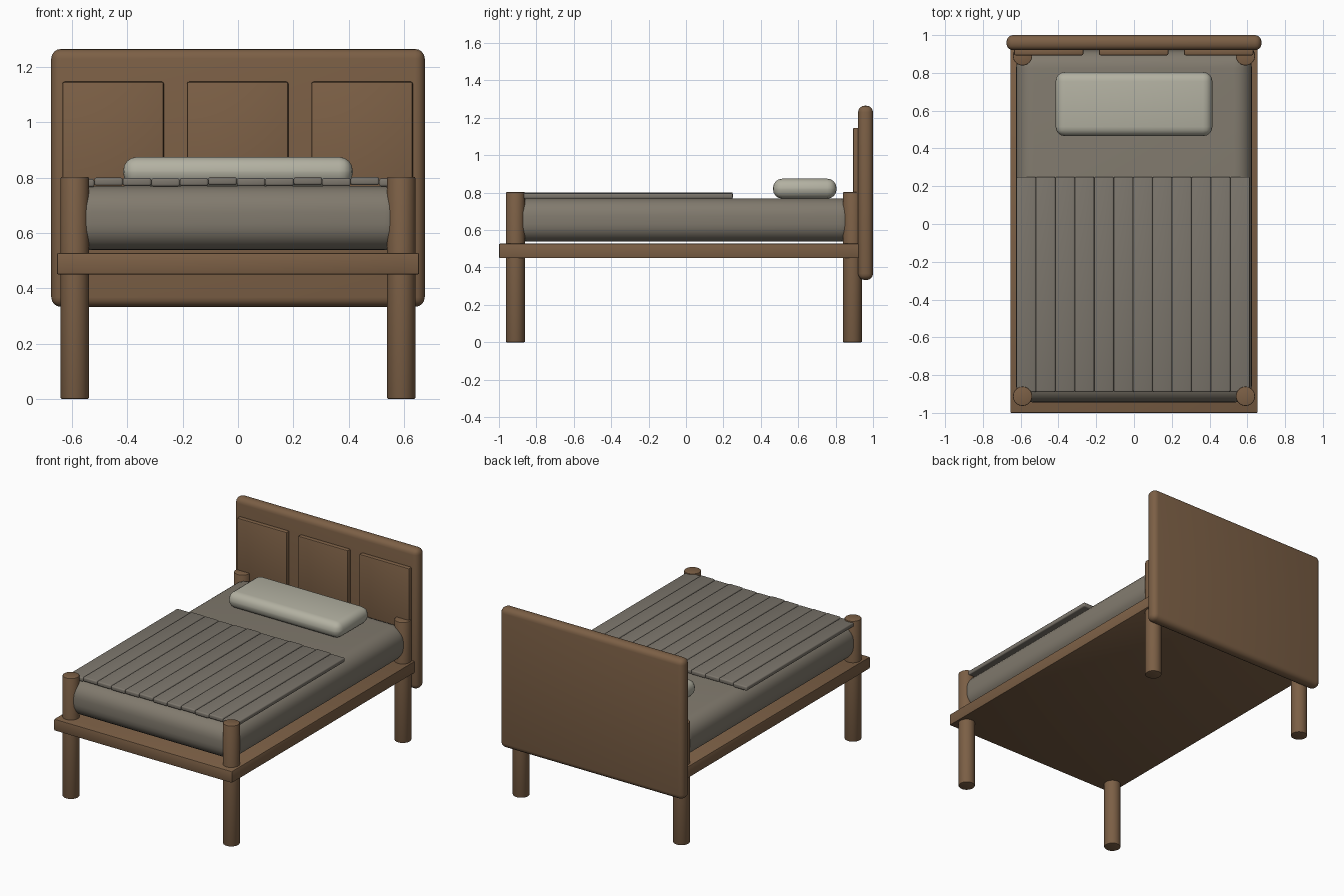
import bpy
import math

if "Cube" in bpy.data.objects:
    bpy.data.objects.remove(bpy.data.objects["Cube"])


def material(name, rgb):
    m = bpy.data.materials.new(name)
    m.diffuse_color = (*rgb, 1)
    m.use_nodes = True
    m.node_tree.nodes["Principled BSDF"].inputs["Base Color"].default_value = m.diffuse_color
    return m


wood = material("wood", (0.20, 0.115, 0.06))
cloth = material("mattress_cloth", (0.22, 0.195, 0.155))
quilt = material("blanket_cloth", (0.20, 0.18, 0.15))
linen = material("pillow_linen", (0.45, 0.44, 0.36))


def finish(ob, name, mat, bevel, segments):
    ob.name = name
    ob.data.materials.append(mat)
    b = ob.modifiers.new("bevel", 'BEVEL')
    b.width, b.segments = bevel, segments
    b.limit_method = 'ANGLE'
    b.angle_limit = math.radians(40)
    bpy.ops.object.modifier_apply(modifier=b.name)
    bpy.ops.object.shade_smooth_by_angle(angle=math.radians(40))
    return ob


def box(name, x, y, z, mat, bevel=0.005, segments=2):
    """Rounded box from (min, max) ranges."""
    bpy.ops.mesh.primitive_cube_add(size=1, location=[(a + b) / 2 for a, b in (x, y, z)])
    ob = bpy.context.object
    ob.scale = [b - a for a, b in (x, y, z)]
    bpy.ops.object.transform_apply(location=False, rotation=False, scale=True)
    return finish(ob, name, mat, bevel, segments)


# Bed base
box("bed_base", (-0.655, 0.655), (-1.0, 0.925), (0.45, 0.527), wood, 0.006)

# Headboard with three raised panels
box("headboard", (-0.675, 0.675), (0.92, 1.0), (0.333, 1.265), wood, 0.035, 4)
for i, x in enumerate((-0.635, -0.185, 0.265)):
    box(f"headboard_panel_{i + 1}", (x, x + 0.367), (0.893, 0.93), (0.6, 1.147), wood, 0.008)

# Round posts
for label, y in (("front", -0.912), ("rear", 0.89)):
    for side, x in (("left", -0.59), ("right", 0.59)):
        bpy.ops.mesh.primitive_cylinder_add(vertices=32, radius=0.051, depth=0.803,
                                            location=(x, y, 0.4015))
        finish(bpy.context.object, f"{label}_{side}_post", wood, 0.005, 2)

# Mattress
box("mattress", (-0.625, 0.625), (-0.945, 0.92), (0.538, 0.77), cloth, 0.095, 6)

# Blanket of long strips with slightly uneven heights
heights = (-4, 1, 0, -2, 0, 3, -1, 0, 3, -1, 3, -2)
step = 1.235 / len(heights)
for i, h in enumerate(heights):
    x = -0.622 + i * step
    z = 0.77 + h * 0.001
    box(f"blanket_strip_{i + 1}", (x, x + step), (-0.89, 0.25), (z, z + 0.029), quilt, 0.008, 3)

# Pillow
box("pillow", (-0.415, 0.415), (0.465, 0.805), (0.768, 0.875), linen, 0.05, 4)
